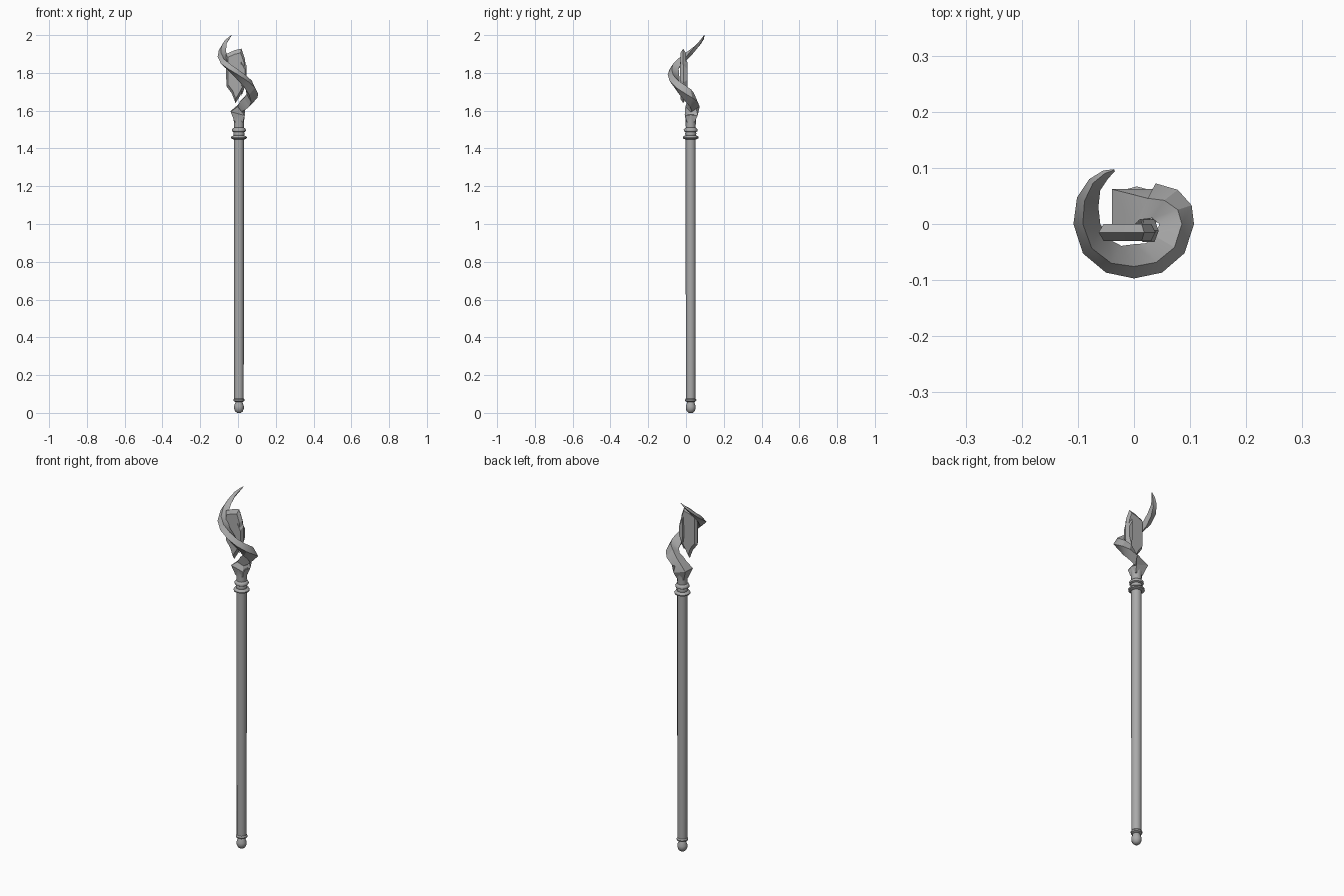
import bpy, bmesh
from math import sin, cos, pi, radians

CX, CY = 0.005, 0.025   # shaft axis
mat = bpy.data.materials.new("dark_grey")
mat.diffuse_color = (0.40, 0.40, 0.40, 1)


def finish(name, bm, smooth=None):
    bmesh.ops.remove_doubles(bm, verts=bm.verts, dist=1e-5)
    bmesh.ops.recalc_face_normals(bm, faces=bm.faces)
    me = bpy.data.meshes.new(name)
    bm.to_mesh(me)
    bm.free()
    me.materials.append(mat)
    ob = bpy.data.objects.new(name, me)
    bpy.context.collection.objects.link(ob)
    if smooth:
        bpy.ops.object.select_all(action='DESELECT')
        ob.select_set(True)
        bpy.context.view_layer.objects.active = ob
        bpy.ops.object.shade_smooth_by_angle(angle=radians(smooth))
    return ob


def loft(name, rings, smooth=None):
    """Skin a list of equal-length point rings and cap both ends."""
    bm = bmesh.new()
    vs = [[bm.verts.new(p) for p in r] for r in rings]
    n = len(vs[0])
    for a, b in zip(vs, vs[1:]):
        for i in range(n):
            j = (i + 1) % n
            bm.faces.new((a[i], a[j], b[j], b[i]))
    bm.faces.new(vs[0])
    bm.faces.new(vs[-1])
    return finish(name, bm, smooth)


def turned(name, profile, sides=12):
    rings = [[(CX + r * cos(2 * pi * i / sides), CY + r * sin(2 * pi * i / sides), z)
              for i in range(sides)] for r, z in profile]
    return loft(name, rings, 40)


# Pommel, shaft and collars turned around the same axis
turned("pommel", [(0.010, 0), (0.020, 0.008), (0.026, 0.022), (0.026, 0.036),
                  (0.020, 0.052), (0.017, 0.062)])
turned("pommel_ring", [(0.020, 0.058), (0.029, 0.063), (0.030, 0.070), (0.025, 0.077)])
turned("shaft", [(0.025, 0.07), (0.0265, 0.7), (0.0265, 1.46)])
turned("lower_collar", [(0.027, 1.447), (0.041, 1.453), (0.042, 1.459), (0.038, 1.465), (0.027, 1.469)])
turned("middle_collar", [(0.027, 1.468), (0.030, 1.478), (0.027, 1.488)])
turned("upper_collar", [(0.027, 1.486), (0.036, 1.491), (0.037, 1.499), (0.033, 1.506), (0.026, 1.510)])
turned("neck", [(0.026, 1.505), (0.027, 1.54), (0.029, 1.565), (0.032, 1.58)])

# Horn: four-sided section flaring from the neck and spiralling to a tip
rings = [
    [(-0.018, 0.046, 1.54), (-0.018, 0.004, 1.54), (0.027, 0.004, 1.54), (0.027, 0.046, 1.54)],
    [(-0.039, 0.062, 1.598), (-0.039, -0.006, 1.594), (0.035, -0.006, 1.575), (0.035, 0.062, 1.575)],
]
sections = [  # angle, height, inner radius, outer radius, half thickness
    (62, 1.622, -0.004, 0.082, 0.030), (38, 1.648, 0.012, 0.099, 0.045),
    (18, 1.668, 0.034, 0.108, 0.046),
    (0, 1.688, 0.045, 0.107, 0.043), (-30, 1.722, 0.045, 0.104, 0.038),
    (-60, 1.757, 0.040, 0.100, 0.032), (-90, 1.790, 0.036, 0.097, 0.028),
    (-120, 1.820, 0.045, 0.100, 0.026), (-150, 1.850, 0.053, 0.105, 0.024),
    (-180, 1.885, 0.060, 0.108, 0.022), (-205, 1.920, 0.070, 0.112, 0.018),
    (-225, 1.955, 0.085, 0.113, 0.013), (-240, 1.980, 0.093, 0.110, 0.008),
    (-250, 1.998, 0.100, 0.104, 0.002)]
for ang, z, ri, ro, h in sections:
    c, s = cos(radians(ang)), sin(radians(ang))
    w = ro - ri
    rings.append([(c * r, s * r, zz) for r, zz in (
        (ri + 0.65 * w, z + h), (ri, z), (ri + 0.4 * w, z - h), (ro, z))])
loft("spiral_horn", rings, 30)


# Flat crystal: full outline at the middle, smaller outline on front and back
def crystal(name, outline, y, depth, inset):
    mx = sum(p[0] for p in outline) / len(outline)
    mz = sum(p[1] for p in outline) / len(outline)

    def ring(yy, k):
        return [(mx + (x - mx) * k, yy, mz + (z - mz) * k) for x, z in outline]
    loft(name, [ring(y - depth, inset), ring(y, 1), ring(y + depth, inset)])


crystal("crystal", [(-0.063, 1.90), (-0.018, 1.920), (0.018, 1.928), (0.038, 1.87), (0.042, 1.74),
                    (0.015, 1.685), (-0.013, 1.64), (-0.032, 1.69), (-0.062, 1.73)], -0.015, 0.015, 0.84)
crystal("small_shard", [(0.012, 1.90), (0.044, 1.84), (0.044, 1.75), (0.02, 1.68), (0.008, 1.75)],
        -0.012, 0.02, 0.6)
